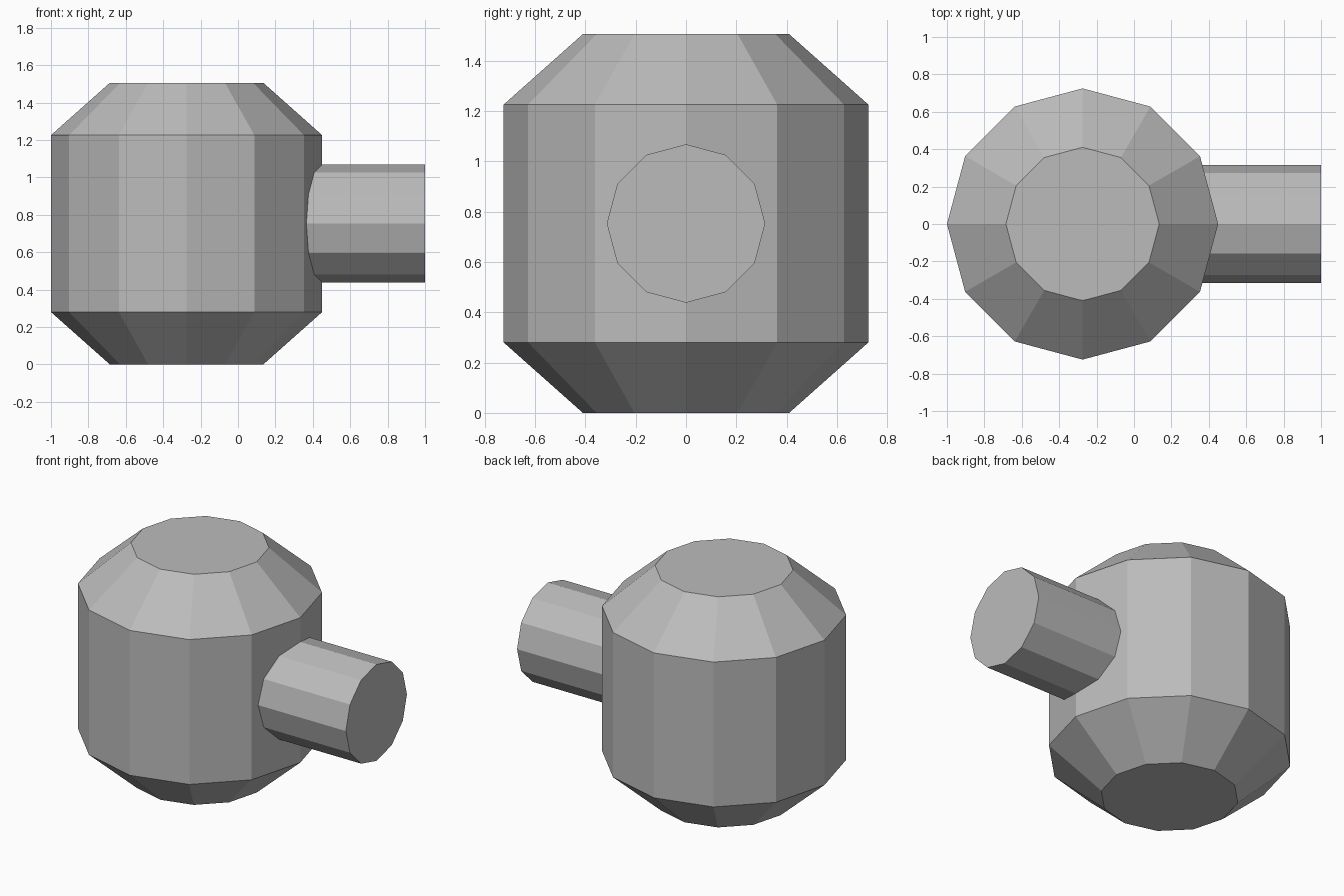
import bpy
import math
from mathutils import Matrix

if "Cube" in bpy.data.objects:
    bpy.data.objects.remove(bpy.data.objects["Cube"])

SIDES = 12

grey = bpy.data.materials.new("plain_grey")
grey.diffuse_color = (0.5, 0.5, 0.5, 1)
grey.use_nodes = True
grey.node_tree.nodes["Principled BSDF"].inputs["Base Color"].default_value = grey.diffuse_color


def lathe(name, profile, matrix):
    """Faceted closed solid from (radius, height) rings around local z."""
    verts = [(r * math.cos(2 * math.pi * i / SIDES),
              r * math.sin(2 * math.pi * i / SIDES), z)
             for r, z in profile for i in range(SIDES)]
    faces = [tuple(reversed(range(SIDES)))]
    for k in range(len(profile) - 1):
        a, b = k * SIDES, (k + 1) * SIDES
        for i in range(SIDES):
            j = (i + 1) % SIDES
            faces.append((a + i, a + j, b + j, b + i))
    faces.append(tuple(range(len(verts) - SIDES, len(verts))))
    mesh = bpy.data.meshes.new(name)
    mesh.from_pydata(verts, [], faces)
    mesh.transform(matrix)
    mesh.materials.append(grey)
    obj = bpy.data.objects.new(name, mesh)
    bpy.context.collection.objects.link(obj)
    return obj


# Barrel body with chamfered top and bottom
lathe("body", [(0.41, 0), (0.725, 0.28), (0.725, 1.226), (0.41, 1.506)],
      Matrix.Translation((-0.275, 0, 0)))

# Side spout, starting inside the body
lathe("spout", [(0.315, 0.2), (0.315, 1.0)],
      Matrix.Translation((0, 0, 0.753)) @ Matrix.Rotation(math.pi / 2, 4, 'Y'))
